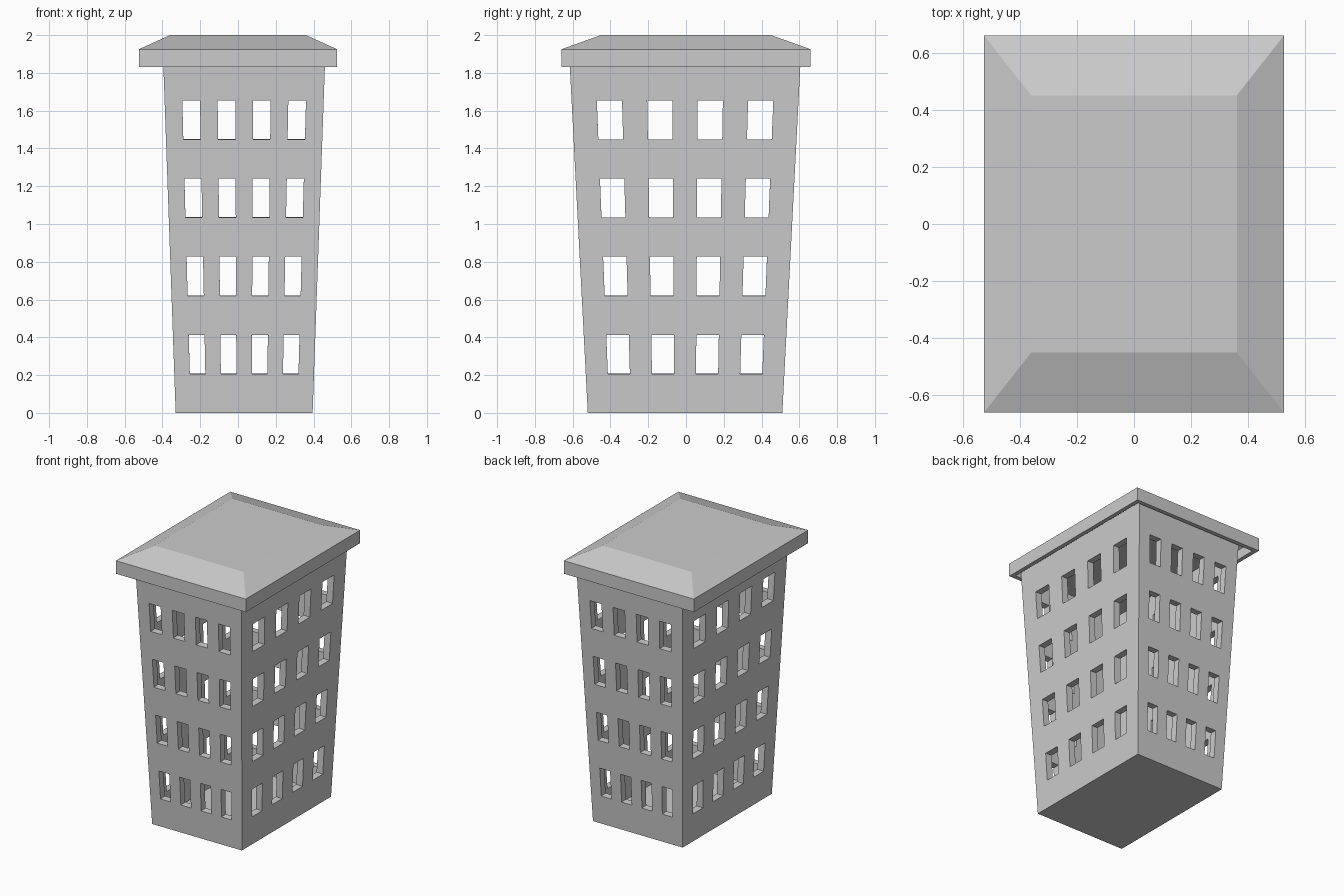
import bpy, bmesh
from math import floor

if "Cube" in bpy.data.objects:
    bpy.data.objects.remove(bpy.data.objects["Cube"])

CELLS = 9  # every wall is a 9 x 9 grid; odd/odd cells are windows


def finish(bm, name, thickness):
    mesh = bpy.data.meshes.new(name)
    bm.to_mesh(mesh)
    bm.free()
    obj = bpy.data.objects.new(name, mesh)
    bpy.context.collection.objects.link(obj)
    mod = obj.modifiers.new("wall_thickness", 'SOLIDIFY')
    mod.thickness = thickness
    mod.offset = -1
    mod.use_even_offset = True
    return obj


def cell(c):
    return floor((c + 1) * CELLS / 2)


# Tower: subdivided box flaring towards the top, with window cells removed
bm = bmesh.new()
bmesh.ops.create_cube(bm, size=2)
bmesh.ops.subdivide_edges(bm, edges=bm.edges[:], cuts=CELLS - 1, use_grid_fill=True)
windows = []
for f in bm.faces:
    c = f.calc_center_median()
    if abs(c.z) < 0.99:
        across = c.x if abs(c.y) > 0.99 else c.y
        if cell(across) % 2 and cell(c.z) % 2:
            windows.append(f)
bmesh.ops.delete(bm, geom=windows, context='FACES')
for v in bm.verts:
    t = (v.co.z + 1) / 2
    v.co = (0.0325 + v.co.x * (0.3625 + 0.066 * t),
            -0.005 + v.co.y * (0.515 + 0.0965 * t),
            1.86 * t)
finish(bm, "tower_walls", 0.05)

# Roof: hollow cap with a vertical fascia and a sloped rim, open below
bm = bmesh.new()
rings = []
for hx, hy, z in [(0.525, 0.66, 1.83), (0.525, 0.66, 1.925), (0.36, 0.45, 2.0)]:
    rings.append([bm.verts.new((sx * hx, sy * hy, z))
                  for sx, sy in [(-1, -1), (1, -1), (1, 1), (-1, 1)]])
for low, high in zip(rings, rings[1:]):
    for i in range(4):
        j = (i + 1) % 4
        bm.faces.new((low[i], low[j], high[j], high[i]))
bm.faces.new(rings[-1])
finish(bm, "roof", 0.03)
